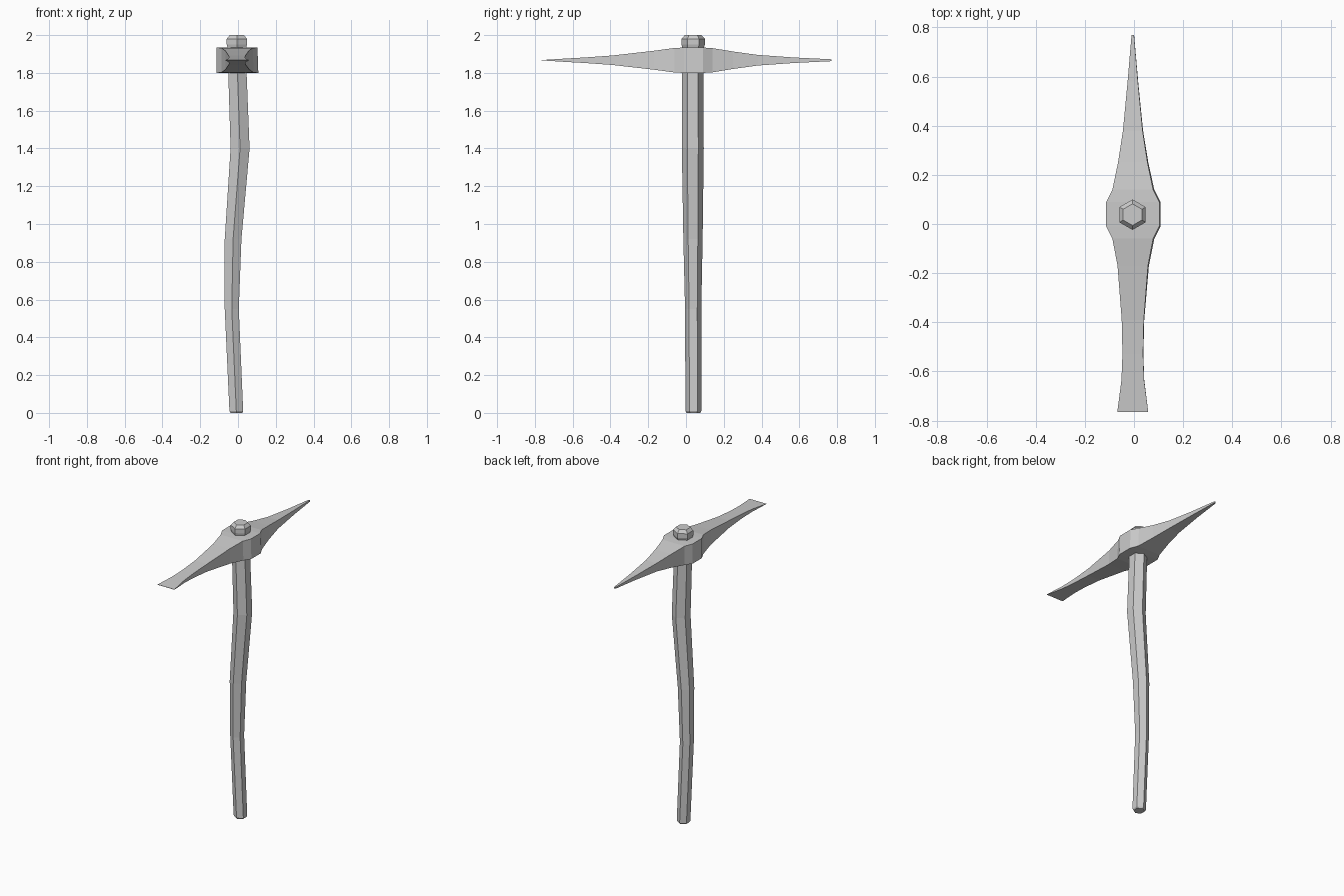
import bpy, bmesh
from math import pi, sin, cos


def loft(name, rings):
    """Skin a list of point rings and cap both ends."""
    bm = bmesh.new()
    loops = [[bm.verts.new(p) for p in ring] for ring in rings]
    n = len(loops[0])
    for a, b in zip(loops, loops[1:]):
        for i in range(n):
            j = (i + 1) % n
            bm.faces.new((a[i], a[j], b[j], b[i]))
    bm.faces.new(loops[0])
    bm.faces.new(loops[-1])
    bmesh.ops.recalc_face_normals(bm, faces=bm.faces[:])
    mesh = bpy.data.meshes.new(name)
    bm.to_mesh(mesh)
    bm.free()
    obj = bpy.data.objects.new(name, mesh)
    bpy.context.collection.objects.link(obj)
    return obj


def hexagon(x, y, z, r):
    return [(x + r * sin(k * pi / 3), y + r * cos(k * pi / 3), z) for k in range(6)]


# Bent hexagonal handle with a flared knob on top: x, y, z, radius
handle = [
    (-0.009, 0.039, 0.0, 0.036), (-0.009, 0.039, 0.01, 0.042),
    (-0.033, 0.038, 0.55, 0.043), (-0.026, 0.037, 0.92, 0.051),
    (0.011, 0.036, 1.40, 0.058), (-0.003, 0.036, 1.80, 0.056),
    (-0.006, 0.037, 1.93, 0.056), (-0.006, 0.038, 1.95, 0.062),
    (-0.006, 0.038, 1.98, 0.062), (-0.006, 0.038, 2.0, 0.044),
]
loft("handle", [hexagon(*s) for s in handle])

# Pick head from chisel end to point: y, half width, half height
head = [
    (-0.765, 0.063, 0.001), (-0.635, 0.046, 0.009), (-0.53, 0.042, 0.015),
    (-0.39, 0.045, 0.025), (-0.17, 0.062, 0.050), (-0.06, 0.083, 0.065),
    (-0.01, 0.108, 0.067), (0.09, 0.108, 0.067), (0.14, 0.083, 0.064),
    (0.25, 0.060, 0.046), (0.38, 0.040, 0.028), (0.58, 0.021, 0.014),
    (0.77, 0.005, 0.005),
]
CX, CZ = -0.005, 1.867
loft("pick_head", [
    [(CX - w, y, CZ - h), (CX + w + 0.07 * h, y, CZ - h),
     (CX + w, y, CZ + h), (CX - w, y, CZ + h)]
    for y, w, h in head])
